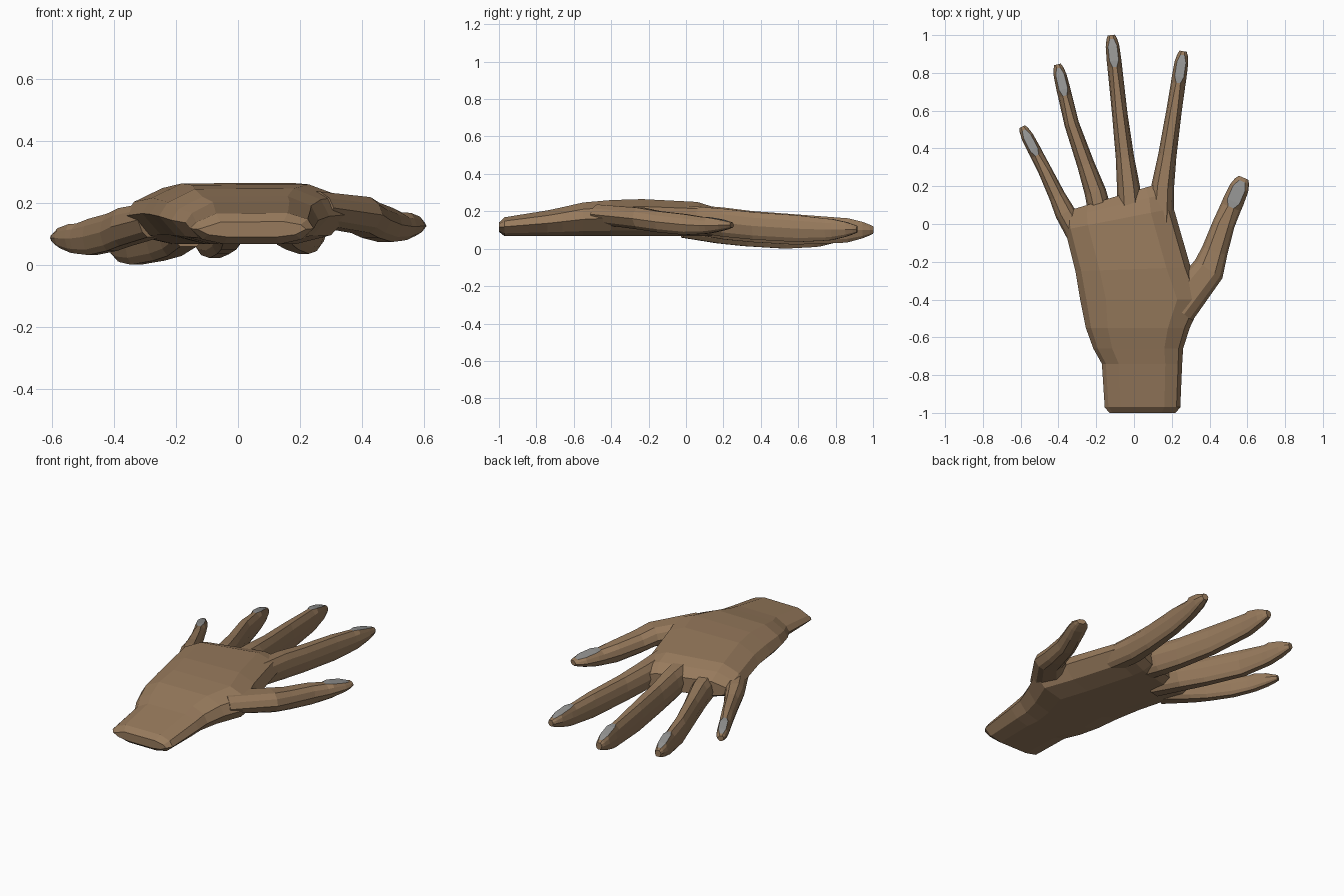
import bpy, bmesh
from mathutils import Vector

if "Cube" in bpy.data.objects:
    bpy.data.objects.remove(bpy.data.objects["Cube"])


def material(name, rgb):
    m = bpy.data.materials.new(name)
    m.diffuse_color = (*rgb, 1.0)
    m.use_nodes = True
    m.node_tree.nodes["Principled BSDF"].inputs["Base Color"].default_value = m.diffuse_color
    return m


SKIN = material("brown skin", (0.31, 0.195, 0.108))
NAIL = material("grey nail", (0.29, 0.29, 0.285))


def section(flat, side):
    """Ten-sided mirrored cross-section; its last side is the flat top."""
    half = [(flat, 1), (side, .6), (1, 0), (side - .1, -.7), (side / 2, -1)]
    return half + [(-u, v) for u, v in reversed(half)]


def loft(name, rings, nail_rings=()):
    """Skin closed rings; the top faces after nail_rings get the nail colour."""
    bm = bmesh.new()
    vs = [[bm.verts.new(p) for p in ring] for ring in rings]
    n = len(vs[0])
    for i in range(len(vs) - 1):
        for j in range(n):
            k = (j + 1) % n
            f = bm.faces.new((vs[i][j], vs[i][k], vs[i + 1][k], vs[i + 1][j]))
            f.material_index = int(i in nail_rings and j == n - 1)
    bm.faces.new(vs[0])
    bm.faces.new(vs[-1])
    bmesh.ops.recalc_face_normals(bm, faces=bm.faces)
    me = bpy.data.meshes.new(name)
    bm.to_mesh(me)
    bm.free()
    me.materials.append(SKIN)
    me.materials.append(NAIL)
    ob = bpy.data.objects.new(name, me)
    bpy.context.collection.objects.link(ob)
    return ob


# Palm and wrist: y, left x, right x, top z
PALM = [(-1, -.13, .22, .14), (-.97, -.155, .245, .168), (-.74, -.17, .255, .205),
        (-.66, -.215, .26, .222), (-.55, -.255, .295, .247), (-.4, -.285, .365, .26),
        (-.25, -.31, .3, .265), (-.03, -.365, .21, .25), (.03, -.37, .2, .225),
        (.07, -.35, .17, .18)]
rings = []
for i, (y, xl, xr, zt) in enumerate(PALM):
    zb = .09 if i in (0, len(PALM) - 1) else .067
    skew = max(0, y + .3) * .42          # knuckle line rises towards the index finger
    ring = []
    for u, v in section(.58, .9):
        s = (u + 1) / 2
        z = zb + (zt - zb) * (v + 1) / 2
        if v > 0:
            z += .025 * min(u + .5, 0)   # little-finger side sits lower
        ring.append((xl + (xr - xl) * s, y + skew * s, z))
    rings.append(ring)
palm = loft("hand", rings)

# Shared finger profile from root to tip: width factor, middle z, half height
PROFILE = [(1.8, .158, .077), (1.55, .135, .085), (1.25, .118, .083),
           (1.05, .103, .081), (1, .098, .067), (.48, .1, .02)]


def finger(name, width, thick, lift, *points):
    """Points are the root, web, middle joint and tip seen from above."""
    root, web, mid, tip = (Vector(p) for p in points)
    nail = tip + (mid - tip).normalized() * .17
    path = [root, web, web.lerp(mid, .4), mid, nail, tip]
    st = [(p, w * width, z + lift, h * thick, .45) for p, (w, z, h) in zip(path, PROFILE)]
    # rounded fingertip with a wide flat top under the nail
    a, b = st[-2:]
    tip_rings = []
    for t, w, flat in ((.2, 1, .62), (.65, .93, .66), (.88, .72, .4)):
        tip_rings.append((a[0].lerp(b[0], t), a[1] * w, a[2] + (b[2] - a[2]) * t,
                          a[3] + (b[3] - a[3]) * t ** 1.7, flat))
    st[-2] = (*a[:4], .3)
    st[-1:-1] = tip_rings
    rings = []
    for i, (p, w, z, h, flat) in enumerate(st):
        d = (st[min(i + 1, len(st) - 1)][0] - st[max(i - 1, 0)][0]).normalized()
        rings.append([(p.x + d.y * w * u, p.y - d.x * w * u, z + h * v)
                      for u, v in section(flat, .82)])
    return loft(name, rings, (4, 5, 6))


fingers = [
    finger("little_finger", .035, .72, -.013, (-.27, -.1), (-.365, .06), (-.47, .28), (-.592, .515)),
    finger("ring_finger", .037, .92, -.028, (-.16, -.02), (-.205, .17), (-.33, .53), (-.405, .845)),
    finger("middle_finger", .039, 1, 0, (-.015, .02), (-.03, .2), (-.075, .58), (-.12, 1)),
    finger("index_finger", .039, .88, .004, (.14, 0), (.152, .2), (.212, .6), (.26, .915)),
    finger("thumb", .056, .68, .026, (.23, -.45), (.395, -.24), (.475, 0), (.58, .245)),
]

# Fuse the fingers with the palm into one closed skin
for f in fingers:
    mod = palm.modifiers.new("join " + f.name, 'BOOLEAN')
    mod.operation = 'UNION'
    mod.solver = 'EXACT'
    mod.object = f
deps = bpy.context.evaluated_depsgraph_get()
fused = bpy.data.meshes.new_from_object(palm.evaluated_get(deps))
palm.modifiers.clear()
palm.data = fused
for f in fingers:
    bpy.data.objects.remove(f)
